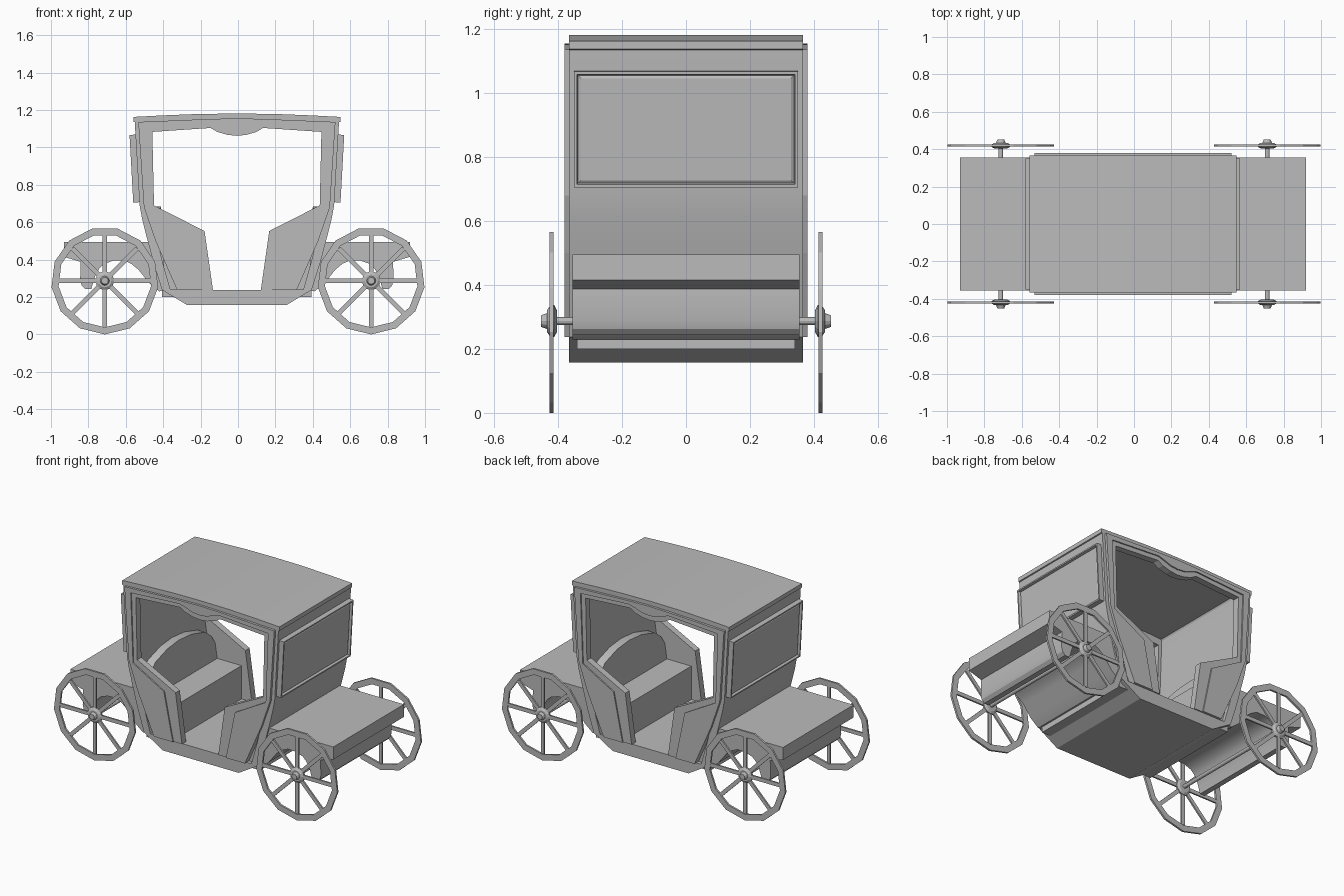
import bpy, bmesh, math
from mathutils import Matrix, Vector

cube = bpy.data.objects.get("Cube")
if cube:
    bpy.data.objects.remove(cube, do_unlink=True)

grey = bpy.data.materials.new("plain grey")
grey.use_nodes = True
COLOUR = (0.5, 0.5, 0.5, 1)
grey.diffuse_color = COLOUR
grey.node_tree.nodes["Principled BSDF"].inputs["Base Color"].default_value = COLOUR
SHIFT = -0.006  # cabin sits a hair off the wheel centre


def finish(name, bm, shift=SHIFT, smooth=False):
    bmesh.ops.recalc_face_normals(bm, faces=bm.faces)
    mesh = bpy.data.meshes.new(name)
    bm.to_mesh(mesh)
    bm.free()
    mesh.materials.append(grey)
    ob = bpy.data.objects.new(name, mesh)
    ob.location.x = shift
    bpy.context.collection.objects.link(ob)
    if smooth:
        bpy.ops.object.select_all(action="DESELECT")
        ob.select_set(True)
        bpy.context.view_layer.objects.active = ob
        bpy.ops.object.shade_smooth_by_angle(angle=math.radians(25))
    return ob


def extrude(bm, faces, vec):
    out = bmesh.ops.extrude_face_region(bm, geom=faces)
    verts = [g for g in out["geom"] if isinstance(g, bmesh.types.BMVert)]
    bmesh.ops.translate(bm, verts=verts, vec=vec)


def strip(bm, outer, inner, y0, y1, closed=False):
    """Flat band between two x-z outlines, thickened along y."""
    a = [bm.verts.new((x, y0, z)) for x, z in outer]
    b = [bm.verts.new((x, y0, z)) for x, z in inner]
    n = len(a)
    faces = [bm.faces.new((a[i], a[(i + 1) % n], b[(i + 1) % n], b[i]))
             for i in range(n if closed else n - 1)]
    extrude(bm, faces, (0, y1 - y0, 0))


def prism(bm, points, vec):
    extrude(bm, [bm.faces.new([bm.verts.new(p) for p in points])], vec)


def box(bm, lo, hi, matrix=Matrix()):
    lo, hi = Vector(lo), Vector(hi)
    size = Matrix.Diagonal((*(hi - lo), 1))
    return bmesh.ops.create_cube(bm, size=1, matrix=matrix @ Matrix.Translation((lo + hi) / 2) @ size)


def cylinder(bm, r0, r1, y0, y1, sides=12):
    turn = Matrix.Translation((0, (y0 + y1) / 2, 0)) @ Matrix.Rotation(-math.pi / 2, 4, "X")
    bmesh.ops.create_cone(bm, cap_ends=True, segments=sides, radius1=r0, radius2=r1,
                          depth=y1 - y0, matrix=turn)


def mirrored(half):
    """Extend a half outline that ends on the centre line."""
    return half + [(-x, z) for x, z in reversed(half[:-1])]


# Cabin shell: roof, end walls and floor as one bent tube
shell_out = [(0.267, 0.158), (0.4, 0.238), (0.445, 0.38), (0.482, 0.52), (0.505, 0.61),
             (0.52, 0.69), (0.546, 1.135), (0.553, 1.137), (0.553, 1.163), (0.4, 1.171),
             (0.2, 1.179), (0, 1.181)]
shell_in = [(0.25, 0.238), (0.355, 0.24), (0.395, 0.38), (0.43, 0.52), (0.448, 0.61),
            (0.46, 0.69), (0.475, 1.1), (0.475, 1.115), (0.47, 1.125), (0.4, 1.13),
            (0.2, 1.135), (0, 1.135)]
bm = bmesh.new()
strip(bm, mirrored(shell_out), mirrored(shell_in), -0.365, 0.365, closed=True)
finish("cabin_shell", bm, smooth=True)

# Side panels: raised field plus a lower rim round the doorway
opening = [(0.128, 0.238), (0.173, 0.553), (0.443, 0.69), (0.452, 1.083), (0.14, 1.104),
           (0.105, 1.083), (0.05, 1.067), (0, 1.062)]
rim = [(0.187, 0.238), (0.25, 0.543), (0.467, 0.665), (0.483, 1.108), (0.14, 1.13),
       (0.1, 1.118), (0.05, 1.1), (0, 1.095)]
field = [(0.32, 0.238), (0.435, 0.5), (0.497, 0.68), (0.527, 1.136), (0.14, 1.152),
         (0.1, 1.153), (0.05, 1.154), (0, 1.155)]
for side, word in ((-1, "right"), (1, "left")):
    bm = bmesh.new()
    strip(bm, mirrored(field), mirrored(rim), side * 0.33, side * 0.38)
    finish("side_panel_" + ("front" if side < 0 else "back"), bm)
    bm = bmesh.new()
    strip(bm, mirrored(rim), mirrored(opening), side * 0.33, side * 0.372)
    finish("doorway_rim_" + ("front" if side < 0 else "back"), bm)

# Platform outline with the curved guard over the axle
platform = [(0.4, 0.495), (0.925, 0.495), (0.925, 0.415), (0.835, 0.388), (0.838, 0.29),
            (0.83, 0.262), (0.812, 0.243), (0.778, 0.243), (0.768, 0.28), (0.755, 0.32),
            (0.735, 0.353), (0.71, 0.377), (0.66, 0.395), (0.605, 0.396), (0.565, 0.378),
            (0.525, 0.345), (0.47, 0.275), (0.415, 0.23), (0.38, 0.24)]
# Seat back outline (y, z)
arch = [(0.34, 0.44), (0.34, 0.53), (0.3, 0.6), (0.25, 0.64), (0.12, 0.675), (0, 0.685)]

for s, word in ((1, "left"), (-1, "right")):
    bm = bmesh.new()
    prism(bm, [(s * x, -0.355, z) for x, z in platform], (0, 0.71, 0))
    finish("platform_" + word, bm, smooth=True)

    bm = bmesh.new()
    box(bm, (min(s * 0.2, s * 0.4), -0.34, 0.2), (max(s * 0.2, s * 0.4), 0.34, 0.45))
    finish("seat_" + word, bm)

    bm = bmesh.new()
    prism(bm, [(s * (0.37 + 0.15 * (z - 0.44)), y, z) for y, z in mirrored(arch)],
          (s * 0.065, 0, 0))
    finish("seat_back_" + word, bm, smooth=True)

    # End window: tilted slab with a stepped, sunken pane
    bm = bmesh.new()
    box(bm, (-0.05, -0.35, -0.181), (0, 0.35, 0.181))
    bm.faces.ensure_lookup_table()
    pane = max(bm.faces, key=lambda f: f.calc_center_median().x)
    for width, sink in ((0.012, 0), (0.006, -0.014), (0.012, 0.005)):
        bmesh.ops.inset_region(bm, faces=[pane], thickness=width, depth=0)
        bmesh.ops.translate(bm, verts=pane.verts, vec=(sink, 0, 0))
    place = Matrix.Translation((0.564, 0, 0.886)) @ Matrix.Rotation(0.055, 4, "Y")
    bmesh.ops.transform(bm, verts=bm.verts, matrix=place)
    bmesh.ops.scale(bm, verts=bm.verts, vec=(s, 1, 1))
    finish("end_window_" + word, bm)

# Wheels and axles
SIDES, AXLE_X, AXLE_Z = 13, 0.712, 0.287


def polygon(r):
    return [(r * math.sin(2 * math.pi * i / SIDES), -r * math.cos(2 * math.pi * i / SIDES))
            for i in range(SIDES)]


for s, word in ((1, "left"), (-1, "right")):
    bm = bmesh.new()
    cylinder(bm, 0.012, 0.012, -0.42, 0.42)
    finish("axle_" + word, bm, s * AXLE_X).location.z = AXLE_Z
    for t, end in ((-1, "front"), (1, "back")):
        bm = bmesh.new()
        strip(bm, polygon(0.287), polygon(0.249), 0.414, 0.426, closed=True)
        for k in range(8):
            box(bm, (-0.012, 0.415, 0.03), (0.012, 0.425, 0.245),
                Matrix.Rotation(k * math.pi / 4, 4, "Y"))
        cylinder(bm, 0.035, 0.05, 0.404, 0.412)
        cylinder(bm, 0.05, 0.05, 0.412, 0.424)
        cylinder(bm, 0.05, 0.035, 0.424, 0.434)
        cylinder(bm, 0.025, 0.018, 0.434, 0.453)
        bmesh.ops.scale(bm, verts=bm.verts, vec=(1, t, 1))
        finish(f"wheel_{word}_{end}", bm, s * AXLE_X).location.z = AXLE_Z
